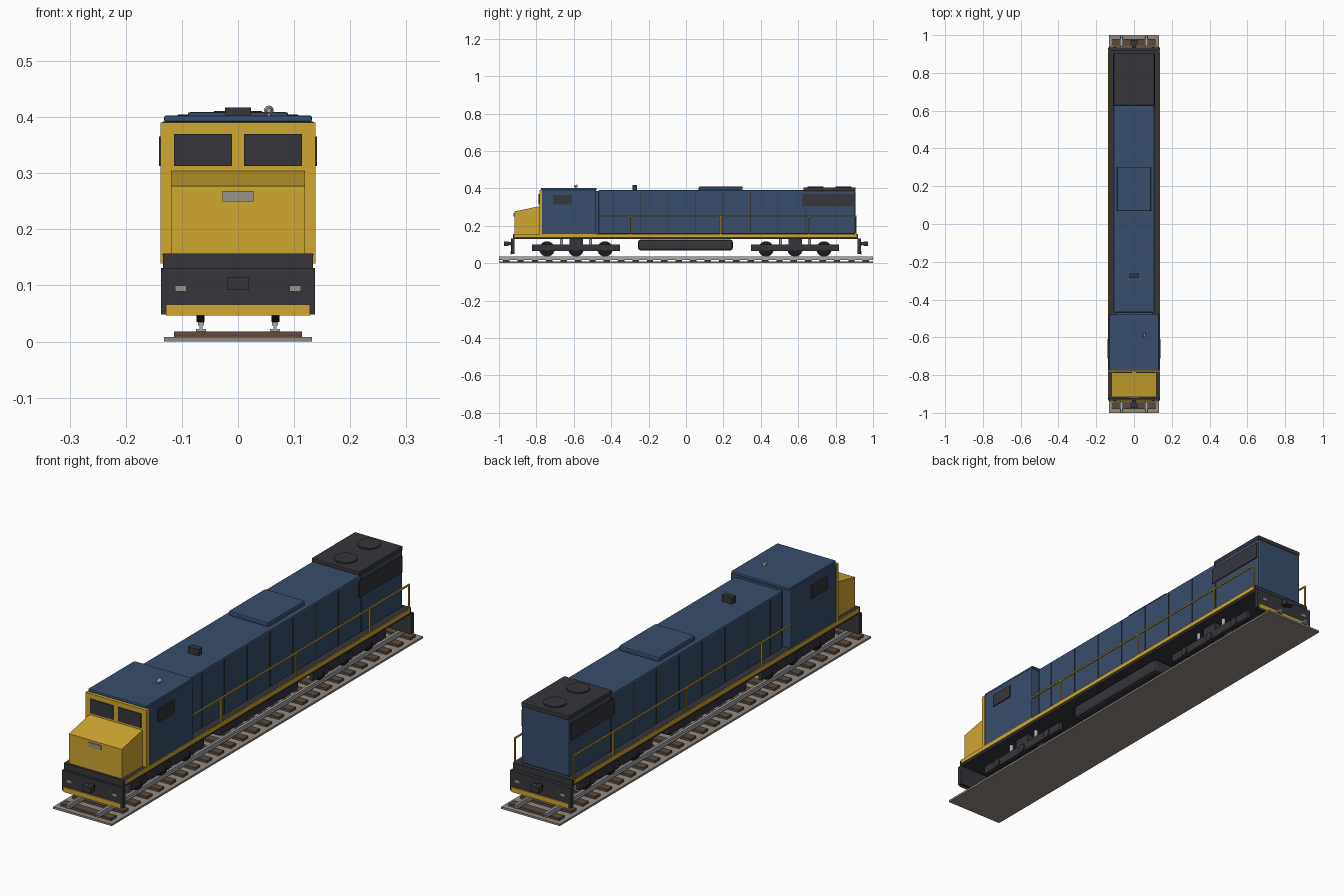
import bpy, bmesh, math
from mathutils import Matrix

cube = bpy.data.objects.get("Cube")
if cube:
    bpy.data.objects.remove(cube, do_unlink=True)


def material(name, r, g, b):
    m = bpy.data.materials.new(name)
    m.use_nodes = True
    m.diffuse_color = (r, g, b, 1)
    m.node_tree.nodes["Principled BSDF"].inputs["Base Color"].default_value = (r, g, b, 1)
    return m


BLUE = material("navy blue", 0.04, 0.075, 0.145)
YELLOW = material("golden yellow", 0.62, 0.39, 0.03)
DARK = material("charcoal", 0.037, 0.036, 0.043)
BLACK = material("wheel black", 0.012, 0.012, 0.013)
STEEL = material("rail steel", 0.4, 0.4, 0.42)
GRAVEL = material("ballast grey", 0.29, 0.26, 0.23)
WOOD = material("sleeper brown", 0.11, 0.07, 0.05)
LAMP = material("lamp grey", 0.31, 0.29, 0.26)


def finish(name, bm, mat, bevel=0, segments=2):
    bmesh.ops.recalc_face_normals(bm, faces=bm.faces)
    mesh = bpy.data.meshes.new(name)
    bm.to_mesh(mesh)
    bm.free()
    mesh.materials.append(mat)
    ob = bpy.data.objects.new(name, mesh)
    bpy.context.collection.objects.link(ob)
    if bevel:
        mod = ob.modifiers.new("soft edges", "BEVEL")
        mod.width, mod.segments = bevel, segments
    return ob


def add_box(bm, x, y, z):
    """Add a box spanning the three (low, high) ranges."""
    size = [b - a for a, b in (x, y, z)]
    mid = [(a + b) / 2 for a, b in (x, y, z)]
    bmesh.ops.create_cube(bm, size=1, matrix=Matrix.Translation(mid) @ Matrix.Diagonal((*size, 1)))


def box(name, x, y, z, mat, bevel=0):
    """A box; a single number for x means symmetric about the centre."""
    bm = bmesh.new()
    add_box(bm, x if isinstance(x, tuple) else (-x, x), y, z)
    return finish(name, bm, mat, bevel)


def pair(name, x, y, z, mat, bevel=0):
    """Matching boxes on both sides of the model."""
    bm = bmesh.new()
    add_box(bm, x, y, z)
    add_box(bm, (-x[1], -x[0]), y, z)
    return finish(name, bm, mat, bevel)


def cylinder(name, centre, radius, depth, axis, mat, sides=24, tip=None):
    bm = bmesh.new()
    turn = {"x": Matrix.Rotation(math.pi / 2, 4, "Y"),
            "y": Matrix.Rotation(math.pi / 2, 4, "X"), "z": Matrix.Identity(4)}[axis]
    bmesh.ops.create_cone(bm, cap_ends=True, segments=sides, radius1=radius,
                          radius2=radius if tip is None else tip, depth=depth,
                          matrix=Matrix.Translation(centre) @ turn)
    ob = finish(name, bm, mat)
    bpy.ops.object.select_all(action="DESELECT")
    ob.select_set(True)
    bpy.context.view_layer.objects.active = ob
    bpy.ops.object.shade_smooth_by_angle(angle=math.radians(40))
    return ob


# Track
box("ballast_bed", 0.132, (-1, 1), (0, 0.008), GRAVEL)
ties = bmesh.new()
COUNT = 26
for i in range(COUNT):
    y = -1 + (i + 0.5) * 2 / COUNT
    add_box(ties, (-0.114, 0.114), (y - 0.017, y + 0.017), (0.008, 0.018))
finish("sleepers", ties, WOOD)
pair("rail_feet", (0.057, 0.075), (-1, 1), (0.018, 0.022), STEEL)
pair("rail_webs", (0.063, 0.069), (-1, 1), (0.022, 0.029), STEEL)
pair("rail_heads", (0.061, 0.071), (-1, 1), (0.029, 0.035), STEEL)

# Three-axle trucks
for label, c in (("front", -0.588), ("rear", 0.583)):
    pair(label + "_truck_frame", (0.077, 0.095), (c - 0.236, c + 0.236), (0.064, 0.1), DARK, 0.004)
    box(label + "_truck_bolster", 0.095, (c - 0.036, c + 0.036), (0.09, 0.132), DARK)
    for i in (-1, 0, 1):
        y = c + i * 0.155
        cylinder(f"{label}_axle_{i + 2}", (0, y, 0.076), 0.012, 0.17, "x", BLACK, 12)
        for side in (-1, 1):
            cylinder(f"{label}_wheel_{i + 2}", (side * 0.067, y, 0.076), 0.041, 0.014, "x", BLACK)
            cylinder(f"{label}_journal_{i + 2}", (side * 0.092, y, 0.08), 0.018, 0.014, "x", DARK, 12)
    for i in (-1, 1):
        for side in (-1, 1):
            cylinder(f"{label}_spring", (side * 0.085, c + i * 0.077, 0.115),
                     0.008, 0.034, "z", STEEL, 12)

# Fuel tank
box("fuel_tank", 0.1, (-0.256, 0.25), (0.068, 0.126), DARK, 0.012)

# Deck and side stripes
box("deck", 0.134, (-0.926, 0.92), (0.13, 0.157), DARK)
pair("deck_stripe", (0.133, 0.138), (-0.918, 0.912), (0.139, 0.156), YELLOW)

# Pilots with lamps, couplers and bottom stripes
for label, s in (("front", -1), ("rear", 1)):
    def span(a, b):
        return tuple(sorted((s * a, s * b)))
    box(label + "_pilot", 0.137, span(0.918, 0.935), (0.048, 0.131), DARK)
    box(label + "_pilot_stripe", 0.128, span(0.932, 0.939), (0.046, 0.066), YELLOW)
    pair(label + "_ditch_lamps", (0.092, 0.112), span(0.93, 0.938), (0.089, 0.1), LAMP)
    box(label + "_coupler_shank", 0.011, span(0.93, 0.96), (0.098, 0.112), DARK)
    box(label + "_coupler_head", 0.019, span(0.95, 0.974), (0.092, 0.115), DARK)

# Nose with a sloping top
profile = [(-0.917, 0.156), (-0.917, 0.277), (-0.78, 0.305), (-0.78, 0.156)]
bm = bmesh.new()
face = bm.faces.new([bm.verts.new((-0.119, y, z)) for y, z in profile])
extruded = bmesh.ops.extrude_face_region(bm, geom=[face])["geom"]
bmesh.ops.translate(bm, vec=(0.238, 0, 0),
                    verts=[v for v in extruded if isinstance(v, bmesh.types.BMVert)])
finish("nose", bm, YELLOW)
box("headlight", 0.028, (-0.921, -0.915), (0.25, 0.268), LAMP)

# Cab
box("cab_front", 0.138, (-0.784, -0.77), (0.156, 0.39), YELLOW)
box("cab_body", 0.136, (-0.771, -0.48), (0.156, 0.392), BLUE, 0.003)
box("cab_roof", 0.132, (-0.776, -0.478), (0.391, 0.403), BLUE, 0.004)
pair("windscreen", (0.011, 0.114), (-0.788, -0.782), (0.313, 0.37), DARK)
pair("cab_side_window", (0.134, 0.141), (-0.712, -0.61), (0.313, 0.365), DARK)
cylinder("horn", (0.055, -0.59, 0.412), 0.0085, 0.02, "y", STEEL, 16, 0.004)
box("horn_bracket", (0.052, 0.058), (-0.593, -0.587), (0.4, 0.41), STEEL)

# Long hood
box("hood_neck", 0.098, (-0.485, -0.46), (0.156, 0.385), BLUE)
box("hood", 0.108, (-0.468, 0.905), (0.156, 0.39), BLUE, 0.006)
box("hood_roof_hatch", 0.09, (0.068, 0.303), (0.388, 0.409), BLUE, 0.005)
box("exhaust_stack", 0.023, (-0.287, -0.263), (0.388, 0.417), DARK)
ribs = bmesh.new()
for i in range(8):
    y = -0.388 + i * 0.1465
    for s in (-1, 1):
        x = sorted((s * 0.106, s * 0.11))
        add_box(ribs, x, (y - 0.002, y + 0.002), (0.16, 0.383))
finish("hood_panel_seams", ribs, DARK)

# Radiator section
pair("radiator_grille", (0.106, 0.112), (0.62, 0.898), (0.303, 0.37), DARK)
box("radiator_roof", 0.108, (0.628, 0.906), (0.386, 0.405), DARK, 0.003)
for i, y in enumerate((0.692, 0.842)):
    cylinder(f"radiator_fan_{i + 1}", (0, y, 0.406), 0.043, 0.01, "z", DARK, 32)

# Handrails
pair("handrail", (0.13, 0.1355), (-0.765, 0.912), (0.25, 0.2555), YELLOW)
for i, y in enumerate((-0.297, 0.183, 0.657, 0.909)):
    pair(f"handrail_post_{i + 1}", (0.13, 0.1355), (y - 0.003, y + 0.003), (0.156, 0.253), YELLOW)
